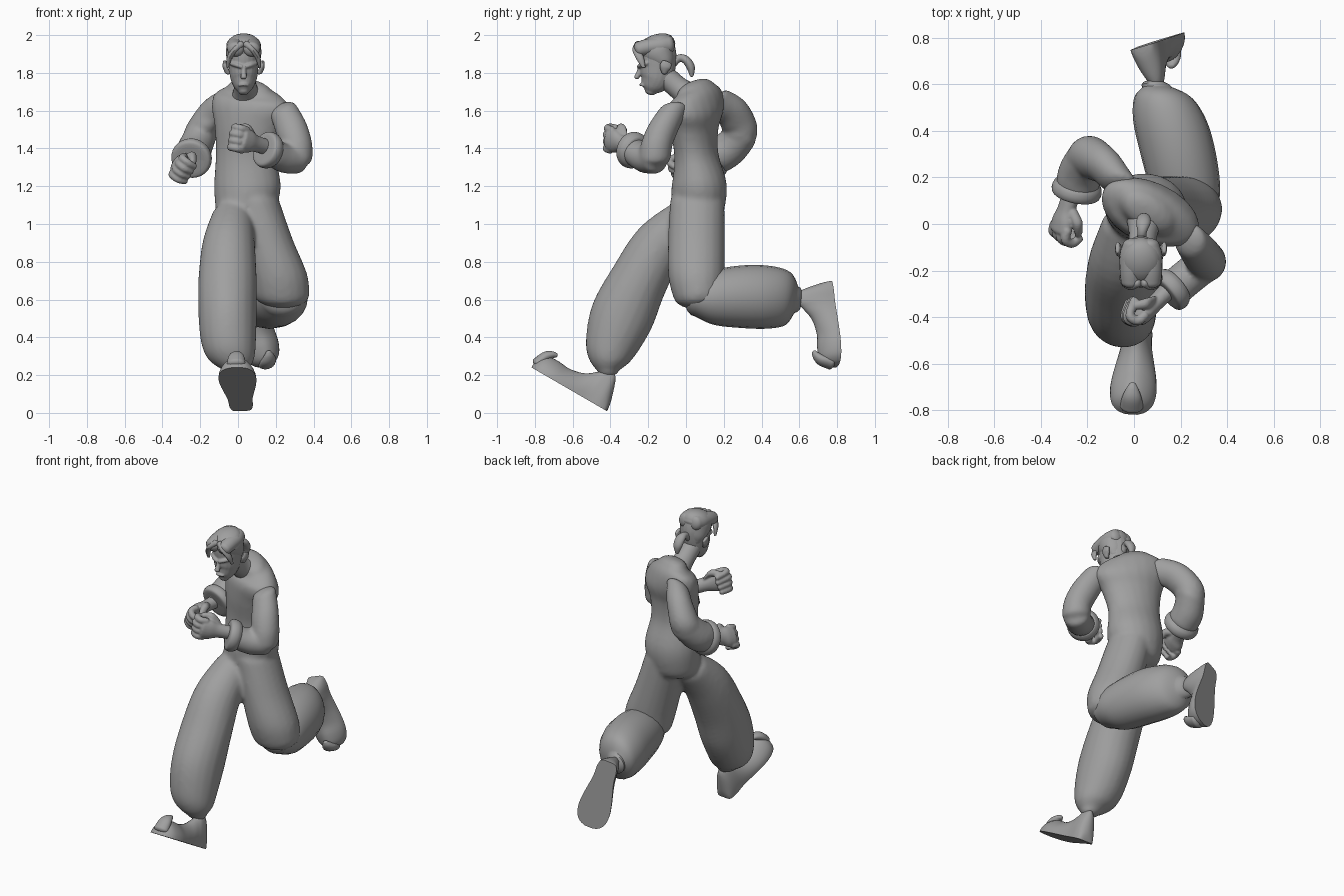
import bpy, bmesh, math
from mathutils import Vector as V

cube = bpy.data.objects.get("Cube")
if cube:
    bpy.data.objects.remove(cube)

grey = bpy.data.materials.new("plain grey")
grey.use_nodes = True
grey.diffuse_color = (0.35, 0.35, 0.35, 1)
grey.node_tree.nodes["Principled BSDF"].inputs["Base Color"].default_value = (0.35, 0.35, 0.35, 1)


def spline(pts, steps=5):
    """Smooth a list of (x, y, z, half width, half depth) stations."""
    p = [V(q) for q in pts]
    p = [p[0]] + p + [p[-1]]
    out = []
    for i in range(1, len(p) - 2):
        a, b, c, d = p[i - 1:i + 3]
        for k in range(steps):
            t = k / steps
            out.append(b + (c - a) * t / 2 + (a * 2 - b * 5 + c * 4 - d) * t * t / 2
                       + (b * 3 - a - c * 3 + d) * t ** 3 / 2)
    return out + [p[-1]]


def skin(bm, rings):
    loops = [[bm.verts.new(c) for c in r] for r in rings]
    n = len(loops[0])
    for r, s in zip(loops, loops[1:]):
        for i in range(n):
            bm.faces.new((r[i], r[(i + 1) % n], s[(i + 1) % n], s[i]))
    bm.faces.new(loops[0])
    bm.faces.new(loops[-1])


def tube(bm, pts, ref=(1, 0, 0), ref_end=None, cap=0.6, n=20):
    """Elliptical tube with rounded ends; half width runs along ref."""
    st = spline([tuple(q) + (q[3],) * (5 - len(q)) for q in pts])
    cen = [V(s[:3]) for s in st]
    rings, last = [], len(st) - 1
    for i, s in enumerate(st):
        t = (cen[min(i + 1, last)] - cen[max(i - 1, 0)]).normalized()
        u = V(ref).lerp(V(ref_end or ref), i / last).normalized()
        v = t.cross(u).normalized()
        ends = [(0, 1)]
        if i in (0, last):
            ends = [(math.sin(k), math.cos(k)) for k in (1.45, 1.15, 0.8, 0.4, 0)]
        if i == last:
            ends.reverse()
        for off, sc in ends:
            c = cen[i] + t * off * cap * min(s[3], s[4]) * (-1 if i == 0 else 1)
            rings.append([c + u * s[3] * sc * math.cos(w) + v * s[4] * sc * math.sin(w)
                          for w in (2 * math.pi * k / n for k in range(n))])
    skin(bm, rings)


def finish(name, bm, voxel=0, smooth=6, angle=40):
    bmesh.ops.recalc_face_normals(bm, faces=bm.faces)
    me = bpy.data.meshes.new(name)
    bm.to_mesh(me)
    bm.free()
    me.materials.append(grey)
    ob = bpy.data.objects.new(name, me)
    bpy.context.collection.objects.link(ob)
    bpy.ops.object.select_all(action="DESELECT")
    bpy.context.view_layer.objects.active = ob
    ob.select_set(True)
    if voxel:
        m = ob.modifiers.new("blend", "REMESH")
        m.mode, m.voxel_size, m.use_smooth_shade = "VOXEL", voxel, True
        s = ob.modifiers.new("soften", "SMOOTH")
        s.iterations, s.factor = smooth, 0.5
        bpy.ops.object.shade_smooth()
    else:
        bpy.ops.object.shade_smooth_by_angle(angle=math.radians(angle))
    return ob


def part(name, *tubes, voxel=0, smooth=6):
    bm = bmesh.new()
    for t in tubes:
        tube(bm, **t) if isinstance(t, dict) else tube(bm, t)
    return finish(name, bm, voxel, smooth)


# Body suit: twisted torso, striding right leg and kicked back left leg
part("body_suit",
     dict(pts=[(.04, .06, 1.08, .16, .14), (.05, .07, 1.2, .178, .147), (.045, .055, 1.36, .165, .115),
               (.055, .045, 1.5, .185, .12), (.07, .05, 1.6, .225, .13), (.07, .055, 1.67, .21, .11),
               (.06, .05, 1.715, .13, .08)], ref=(1, 0, 0), ref_end=(.8, -.57, -.16)),
     [(.09, .06, 1.12, .13, .145), (.15, .055, .92, .14, .15), (.21, .055, .74, .155, .15),
      (.23, .065, .63, .15, .135)],
     [(-.03, 0, 1.04, .11, .1), (-.05, -.14, .89, .14, .14), (-.055, -.25, .7, .155, .155),
      (-.055, -.335, .52, .155, .17), (-.05, -.39, .37, .145, .145), (-.035, -.41, .28, .12, .11),
      (-.01, -.415, .22, .06, .055)],
     voxel=0.013, smooth=8)
part("left_lower_leg",
     [(.235, .05, .61, .12, .1), (.22, .15, .61, .15, .145), (.19, .3, .615, .162, .166),
      (.155, .44, .612, .158, .166), (.125, .54, .605, .125, .14), (.1, .585, .6, .065, .07)])

# Neck and sleeves
part("neck", [(.05, .03, 1.67, .085, .075), (.04, -.04, 1.72, .062, .06), (.03, -.12, 1.79, .06, .06)])
part("left_sleeve", dict(pts=[(.24, -.07, 1.6, .075), (.28, -.12, 1.51, .085), (.308, -.155, 1.42, .085),
                              (.31, -.165, 1.35, .085)], ref=(0, 1, 0)),
     dict(pts=[(.31, -.165, 1.345, .08), (.24, -.22, 1.35, .08), (.18, -.27, 1.38, .08)], ref=(0, 0, 1)),
     voxel=0.011)
part("right_sleeve", dict(pts=[(-.07, .18, 1.64, .08), (-.13, .245, 1.59, .09), (-.185, .285, 1.51, .093),
                               (-.2, .28, 1.46, .09)], ref=(1, 0, 0)),
     dict(pts=[(-.2, .29, 1.47, .09), (-.23, .23, 1.4, .095), (-.24, .17, 1.36, .095)], ref=(1, 0, 0)),
     voxel=0.011)


# Cuffs: flared rolls at the sleeve ends
def cuff(name, centre, axis, ref, r):
    c, a = V(centre), V(axis).normalized()
    part(name, dict(pts=[(*(c + a * d), r * k) for d, k in
                         ((-.035, .84), (-.015, .97), (.01, 1), (.03, .9), (.03, .6), (.0, .5))],
                    ref=ref, cap=0.1, n=28))


cuff("left_cuff", (.16, -.28, 1.39), (-.72, -.6, .25), (.25, 0, .72), .098)
cuff("right_cuff", (-.245, .15, 1.35), (-.2, -.9, -.35), (1, -.2, 0), .108)


# Hands: wrist and palm, four bent fingers and a thumb
def hand(name, wrist, fwd, side, palm, curl):
    w, f = V(wrist), V(fwd).normalized()
    s = (V(side) - f * V(side).dot(f)).normalized()
    p = f.cross(s)
    p *= 1 if p.dot(V(palm)) > 0 else -1
    at = lambda a, b, c, *r: (*(w + f * a + s * b + p * c), *r)
    tubes = [dict(pts=[at(-.03, 0, 0, .042, .04), at(.05, 0, 0, .045, .036), at(.1, 0, 0, .062, .038),
                       at(.145, 0, 0, .064, .034)], ref=s)]
    for i in range(4):
        b = (i - 1.5) * .036
        reach = .05 - abs(i - 2) * .008
        tubes.append(dict(pts=[at(.13, b, 0, .021), at(.15 + reach * .5, b, .005, .021),
                               at(.155 + reach * .6, b, .045, .02),
                               at(.14 + reach * (.6 - curl), b * .9, .08, .017)], ref=s, n=10))
    tubes.append(dict(pts=[at(.05, .035, .01, .024), at(.09, .07, .03, .024),
                           at(.135, .06, .06, .019)], ref=p.cross(f) + f * .5, n=10))
    part(name, *tubes, voxel=0.006, smooth=3)


hand("left_fist", (.125, -.305, 1.415), (-.68, -.68, .22), (.15, 0, 1), (-.6, .75, 0), 1.2)
hand("right_hand", (-.275, .11, 1.335), (-.28, -.9, -.16), (.55, 0, .8), (.8, 0, -.6), .3)


# Shoes: flat sole, narrow heel and upturned toe
def shoe(name, heel, fwd, up):
    h, f = V(heel), V(fwd).normalized()
    u = (V(up) - f * V(up).dot(f)).normalized()
    s = f.cross(u)
    prof = [(0, .03, .02, 0), (.01, .05, .07, 0), (.05, .062, .18, 0), (.1, .064, .195, 0), (.14, .068, .16, 0),
            (.2, .08, .115, 0), (.28, .095, .095, 0), (.35, .1, .1, 0), (.41, .088, .095, 0),
            (.445, .06, .07, 0), (.46, .025, .035, 0)]
    bm = bmesh.new()
    rings = []
    for d, wd, ht, _ in spline(prof, 4):
        arc = [(math.cos(k * math.pi / 16), math.sin(k * math.pi / 16)) for k in range(17)]
        rings.append([h + f * d + s * wd * c * (1 - .25 * q * q) + u * max(ht, .01) * q for c, q in arc])
    skin(bm, rings)
    curl = [(.44, .035, .05, .035), (.425, .085, .042, .028), (.4, .112, .028, .02), (.38, .122, .015, .012)]
    tube(bm, [(*(h + f * d + u * z), a, b) for d, z, a, b in curl], ref=s)
    finish(name, bm, angle=50)


shoe("right_shoe", (.02, -.42, .01), (-.03, -.38, .22), (0, .5, .866))
shoe("left_shoe", (.03, .76, .69), (.11, .04, -.42), (.3, -.95, -.05))

# Head: tapered jaw, nose, brows, lips and ears
X = .03
face = [[(X, -.19, 1.7, .028, .03), (X, -.18, 1.725, .05, .06), (X, -.16, 1.77, .07, .085),
         (X, -.15, 1.83, .078, .095), (X, -.15, 1.89, .082, .1), (X, -.155, 1.94, .078, .095)],
        [(X, -.235, 1.84, .012), (X, -.25, 1.8, .014), (X, -.262, 1.775, .017, .014)],
        dict(pts=[(X - .025, -.228, 1.735, .007), (X, -.24, 1.738, .008), (X + .025, -.228, 1.735, .007)],
             ref=(0, 0, 1))]
for m in (-1, 1):
    face.append(dict(pts=[(X + m * .008, -.25, 1.832, .011), (X + m * .04, -.238, 1.842, .012),
                          (X + m * .068, -.205, 1.85, .01)], ref=(0, 0, 1)))
part("head", *face, voxel=0.005, smooth=4)
for m, side in ((-1, "right"), (1, "left")):
    part(side + "_ear", dict(pts=[(X + m * .085, -.115, 1.8, .014, .014), (X + m * .097, -.11, 1.83, .014, .03),
                                  (X + m * .1, -.1, 1.855, .01, .026)]))

# Hair: back cap, two swept top lobes, parted fringe and a tied tail
part("hair_cap", [(X, -.1, 1.825, .066, .04), (X, -.115, 1.86, .086, .065), (X, -.145, 1.91, .094, .098),
                  (X, -.16, 1.95, .088, .1)])
for m, side in ((-1, "right"), (1, "left")):
    part(side + "_hair_lobe",
         [(X + m * .042, -.25, 1.925, .044, .04), (X + m * .043, -.2, 1.937, .048, .044),
          (X + m * .043, -.13, 1.945, .048, .047), (X + m * .038, -.085, 1.95, .04, .045)])
    part(side + "_fringe",
         dict(pts=[(X + m * .01, -.255, 1.955, .016, .018), (X + m * .045, -.262, 1.925, .022, .016),
                   (X + m * .075, -.245, 1.88, .022, .014), (X + m * .085, -.225, 1.83, .01, .007)],
              ref=(0, 1, 0), n=12))
part("hair_tail", [(X, -.07, 1.85, .022), (X + .005, -.035, 1.878, .02), (X + .01, 0, 1.868, .03, .022),
                   (X + .012, .025, 1.83, .028, .022), (X + .014, .03, 1.785, .012, .01)])
